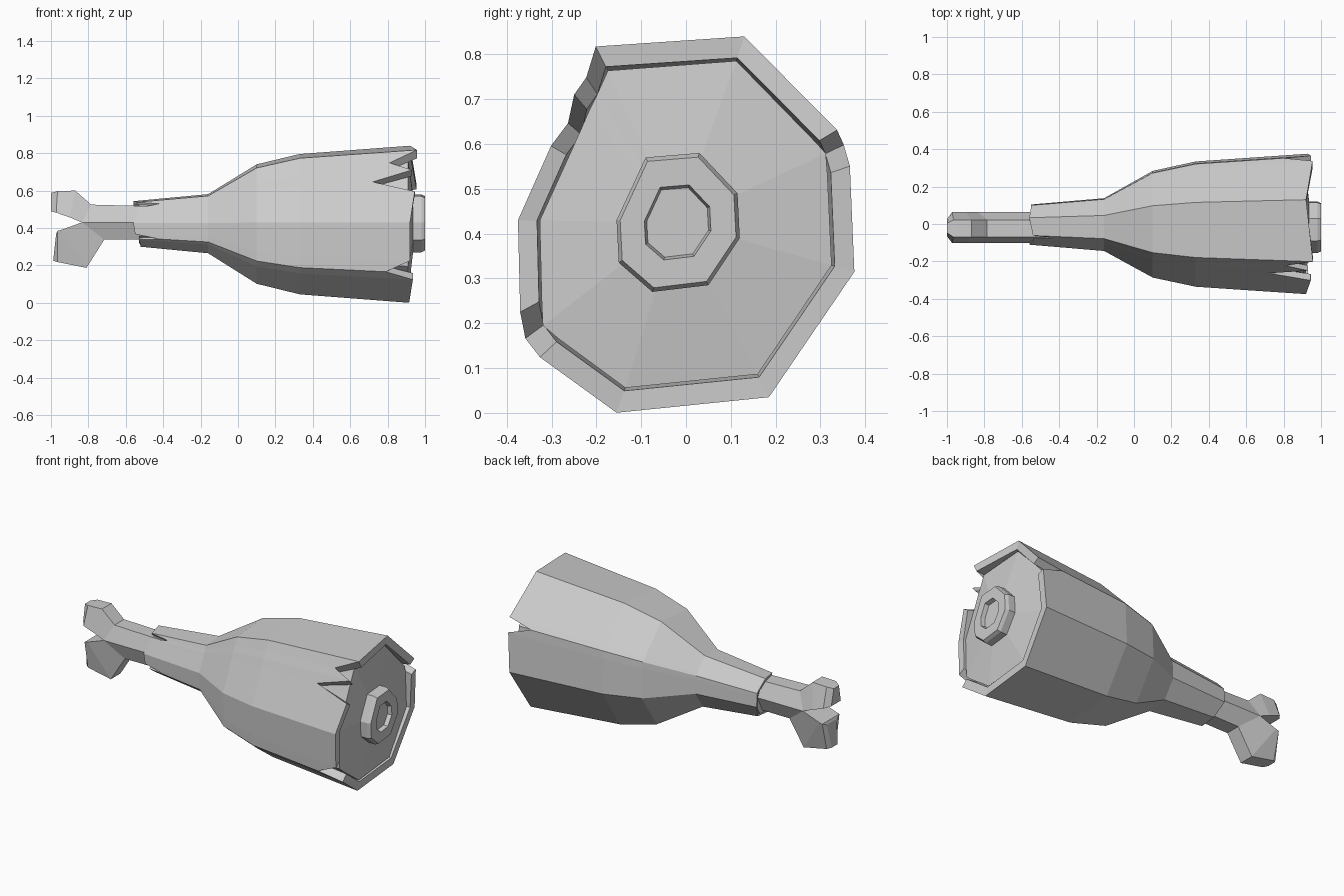
import bpy, bmesh, math

if "Cube" in bpy.data.objects:
    bpy.data.objects.remove(bpy.data.objects["Cube"])

CY, CZ = -0.005, 0.425  # long axis of the leg

def loft(name, rings, cap_start=None, cap_end=None, loop=False):
    """Skin a list of rings; a cap is None, 'flat' or an apex point."""
    bm = bmesh.new()
    vr = [[bm.verts.new(p) for p in r] for r in rings]
    n = len(vr[0])
    pairs = list(zip(vr, vr[1:])) + ([(vr[-1], vr[0])] if loop else [])
    for a, b in pairs:
        for i in range(n):
            j = (i + 1) % n
            bm.faces.new((a[i], a[j], b[j], b[i]))
    for cap, ring in ((cap_start, vr[0]), (cap_end, vr[-1])):
        if cap == 'flat':
            bm.faces.new(ring)
        elif cap:
            apex = bm.verts.new(cap)
            for i in range(n):
                bm.faces.new((ring[i], ring[(i + 1) % n], apex))
    bmesh.ops.recalc_face_normals(bm, faces=bm.faces)
    me = bpy.data.meshes.new(name)
    bm.to_mesh(me)
    bm.free()
    ob = bpy.data.objects.new(name, me)
    bpy.context.collection.objects.link(ob)
    return ob

# outline of the wide end: y, z, x at wide end, x at thin end (notches dip inward)
outline = [
    (.13, .84, .92, -.56), (.335, .63, .955, -.55), (.36, .602, .80, -.55),
    (.364, .55, .945, -.55), (.375, .315, .93, -.55), (.185, .035, .92, -.52),
    (-.155, 0, .915, -.52), (-.325, .125, .935, -.53), (-.367, .16, .79, -.42),
    (-.37, .225, .92, -.55), (-.375, .43, .92, -.56), (-.3, .595, .945, -.54),
    (-.273, .655, .72, -.54), (-.249, .71, .93, -.54), (-.227, .755, .81, -.42),
    (-.2, .815, .957, -.54)]
profile = [(-.54, .29), (-.16, .376), (.10, .76), (.33, .893), (.92, 1.0)]

def scale_at(x):
    for (x0, s0), (x1, s1) in zip(profile, profile[1:]):
        if x <= x1:
            break
    return s0 + (s1 - s0) * (x - x0) / (x1 - x0)

def section(xs, k):
    return [(x, CY + (p[0] - CY) * scale_at(x) * k, CZ + (p[1] - CZ) * scale_at(x) * k)
            for p, x in zip(outline, xs)]

def shell(k):
    n = len(outline)
    stations = [[p[3] for p in outline]] + [[x] * n for x, _ in profile[1:-1]] + [[p[2] for p in outline]]
    return [section(s, k) for s in stations]

# torn outer skin with thickness
loft("skin", shell(1.0) + shell(.885)[::-1], loop=True)

# meat inside, with a shallow cone at the wide end
n = len(outline)
core = [section([x] * n, .87) for x in (-.53, -.16, .10, .33, .91)]
loft("meat", core, cap_start='flat', cap_end=(.955, -.02, CZ))

# hollow bone stub at the wide end
stub = [(.03, .58), (-.09, .57), (-.155, .43), (-.15, .335),
        (-.075, .27), (.05, .285), (.12, .39), (.115, .49)]
def stub_ring(x, k):
    return [(x, -.02 + (y + .02) * k, .425 + (z - .425) * k) for y, z in stub]
loft("bone_stub", [stub_ring(.88, 1), stub_ring(.98, 1), stub_ring(1.0, .94),
                   stub_ring(1.0, .54), stub_ring(.975, .5)],
     cap_start='flat', cap_end='flat')

# bone shaft and its forked knuckles: half-hexagon sections, wide on the inner side
def half_hex(inner, outer, k=1.0):
    (xi, zi), (xo, zo) = inner, outer
    c = -.02
    return [(xi, c - .082 * k, zi), (xi, c + .084 * k, zi),
            (xo, c + .042 * k, zo), (xo, c - .05 * k, zo)]

loft("upper_bone", [half_hex((-.40, .43), (-.40, .515)), half_hex((-.835, .43), (-.785, .525)),
                    half_hex((-.90, .457), (-.87, .60)), half_hex((-.972, .482), (-.965, .597)),
                    half_hex((-1.0, .49), (-1.0, .588), .55)],
     cap_start='flat', cap_end='flat')
loft("lower_bone", [half_hex((-.40, .43), (-.40, .34)), half_hex((-.835, .43), (-.715, .338)),
                    half_hex((-.945, .39), (-.81, .187)),
                    half_hex((-.965, .385), (-.965, .218)),
                    half_hex((-.972, .37), (-.988, .226), .6)],
     cap_start='flat', cap_end='flat')
